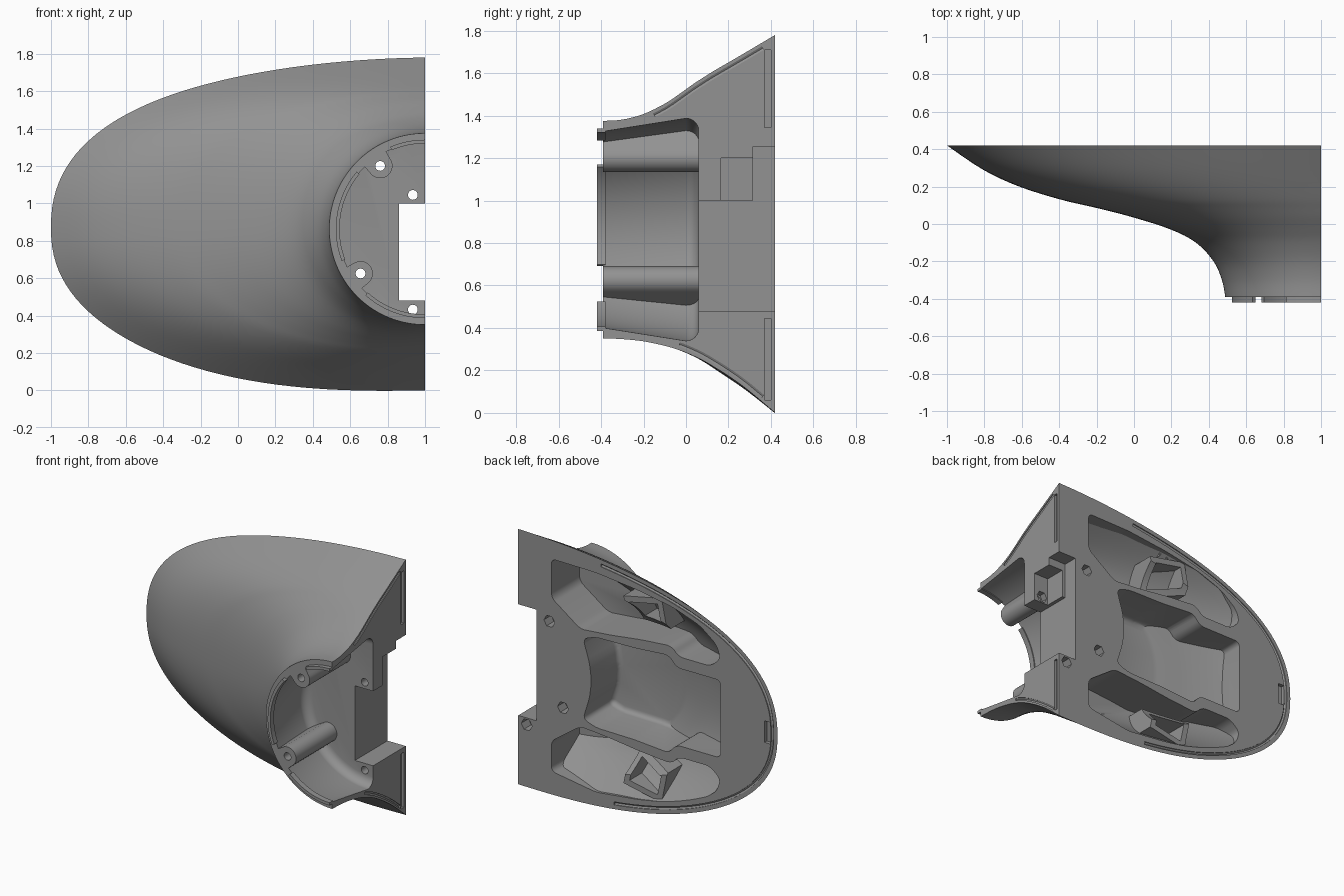
import bpy, bmesh, math
from mathutils import Vector

if "Cube" in bpy.data.objects:
    bpy.data.objects.remove(bpy.data.objects["Cube"])

CZ = 0.863            # height of the collar axis, which lies on x = 1
# y level, then flare from collar (0) to rim (1) on the left, top and bottom
ROWS = [(-.39, 0, 0, 0), (-.3, .012, .015, .01), (-.2, .042, .08, .04), (-.1, .105, .2, .10),
        (-.03, .195, .315, .16), (.035, .33, .43, .235), (.085, .46, .51, .305),
        (.13, .59, .58, .38), (.2, .74, .68, .505), (.29, .87, .81, .69), (.42, 1, 1, 1)]


def finish(bm, name):
    bmesh.ops.recalc_face_normals(bm, faces=bm.faces)
    me = bpy.data.meshes.new(name)
    bm.to_mesh(me)
    bm.free()
    ob = bpy.data.objects.new(name, me)
    bpy.context.collection.objects.link(ob)
    return ob


def volume(me):
    bm = bmesh.new()
    bm.from_mesh(me)
    v = bm.calc_volume()
    bm.free()
    return v


def boolean(target, tool, op='DIFFERENCE'):
    """Apply a boolean; keep the old mesh if the result has collapsed or grown."""
    old = target.data.copy()
    m = target.modifiers.new("cut", 'BOOLEAN')
    m.operation, m.solver, m.object = op, 'EXACT', tool
    bpy.context.view_layer.objects.active = target
    bpy.ops.object.modifier_apply(modifier=m.name)
    if not .15 < volume(target.data) / volume(old) < 1.001:
        target.data = old
    bpy.data.objects.remove(tool)


def rim(t, d=0.0):
    """Point on the egg-shaped back outline, inset by d."""
    c, s = max(0, -math.cos(t)), math.sin(t)
    b = (.91 if s > 0 else .87) - d
    return Vector((1 - (2 - d) * c ** .87, .87 + math.copysign(b * abs(s) ** .87, s) - .06 * c * s ** 4))


def shell_point(row, t, d=0.0):
    c, s = max(0, -math.cos(t)), math.sin(t)
    f = row[1] * c + (row[2] if s > 0 else row[3]) * (1 - c)
    inner = Vector((1 - (.512 - d) * c, CZ + (.512 - d) * s))
    p = inner.lerp(rim(t, d), f)
    return (p.x, row[0] + d, p.y)


def dense_rows(k=4):
    out = []
    for i in range(len(ROWS) - 1):
        a, b, c, e = (Vector(ROWS[min(max(j, 0), len(ROWS) - 1)]) for j in range(i - 1, i + 3))
        for q in range(k):
            u = q / k
            out.append(.5 * (2 * b + (c - a) * u + (2 * a - 5 * b + 4 * c - e) * u * u
                             + (3 * b - a - 3 * c + e) * u ** 3))
    return out + [Vector(ROWS[-1])]


def bridge(bm, rings):
    rings = [[bm.verts.new(p) for p in r] for r in rings]
    n = len(rings[0])
    for a, b in zip(rings, rings[1:]):
        for i in range(n):
            j = (i + 1) % n
            bm.faces.new((a[i], a[j], b[j], b[i]))
    bm.faces.new(rings[0])
    bm.faces.new(rings[-1])


def loft(name, d=0.0, n=72):
    bm = bmesh.new()
    ts = [math.pi * (.5 + i / n) for i in range(n + 1)]
    bridge(bm, [[shell_point(r, t, d) for t in ts] for r in dense_rows()])
    return finish(bm, name)


def prism(name, pts, y0, y1, r=0.0, floor=False):
    """Extrude an (x, z) outline along y, optionally rounding its corners and y0 end."""
    bm = bmesh.new()
    bridge(bm, [[(x, y, z) for x, z in pts] for y in (y0, y1)])
    bmesh.ops.recalc_face_normals(bm, faces=bm.faces)
    if r:
        es = [e for e in bm.edges if min(v.co.y for v in e.verts) < y1 - 1e-4
              and (floor or abs(e.verts[0].co.y - e.verts[1].co.y) > 1e-4)]
        bmesh.ops.bevel(bm, geom=es, offset=r, segments=5, profile=.5, affect='EDGES', clamp_overlap=True)
    return finish(bm, name)


def box(x0, x1, y0, y1, z0, z1):
    return prism("cutter", [(x0, z0), (x1, z0), (x1, z1), (x0, z1)], y0, y1)


def circle(x, z, r, n):
    return [(x + r * math.cos(math.tau * i / n), z + r * math.sin(math.tau * i / n)) for i in range(n)]


def tube(pts, r):
    cu = bpy.data.curves.new("groove", 'CURVE')
    cu.dimensions, cu.bevel_depth, cu.bevel_resolution, cu.use_fill_caps = '3D', r, 1, True
    sp = cu.splines.new('POLY')
    sp.points.add(len(pts) - 1)
    for p, co in zip(sp.points, pts):
        p.co = (*co, 1)
    ob = bpy.data.objects.new("groove", cu)
    bpy.context.collection.objects.link(ob)
    me = bpy.data.meshes.new_from_object(ob.evaluated_get(bpy.context.evaluated_depsgraph_get()))
    bpy.data.objects.remove(ob)
    bm = bmesh.new()
    bm.from_mesh(me)
    bmesh.ops.remove_doubles(bm, verts=bm.verts, dist=1e-5)
    return finish(bm, "groove")


def turned(cx, cz, ang, pts):
    c, s = math.cos(ang), math.sin(ang)
    return [(cx + u * c - v * s, cz + u * s + v * c) for u, v in pts]


def rect(hu, hv):
    return [(-hu, -hv), (hu, -hv), (hu, hv), (-hu, hv)]


shell = loft("shell_body")

# Round drafted recess in the collar with a filleted floor, leaving two screw posts
BOSSES = [(.76, 1.2), (.655, .625)]
bm = bmesh.new()
wall = [(.453, -.45), (.524, 0)] + [(.464 + .06 * math.cos(a), .06 * math.sin(a))
                                    for a in (math.radians(15 * k) for k in range(1, 7))]
bridge(bm, [[(x, y, z) for x, z in circle(1, CZ, r, 96)] for r, y in wall])
recess = finish(bm, "recess_cutter")
for x, z in BOSSES:
    ang = math.atan2(z - CZ, x - 1)
    arc = [(.066 * math.cos(a), .066 * math.sin(a)) for a in
           (math.pi * (.5 + i / 14) for i in range(15))]
    boolean(recess, prism("post", turned(x, z, ang, arc + [(.2, -.085), (.2, .085)]), -.6, .3))
boolean(shell, recess)

# Lightening pockets in the back that follow the outer skin
UPPER = [(.745, 1.64), (.745, 1.37), (.52, 1.21), (.29, 1.23), (.06, 1.26), (-.18, 1.28), (-.24, 1.22),
         (-.48, 1.22), (-.56, 1.29), (-.53, 1.38), (-.40, 1.48), (-.2, 1.55), (.08, 1.60), (.4, 1.635)]
LOWER = [(x, 1.74 - z) for x, z in UPPER]
LOWER[0] = (.745, .16)
MIDDLE = [(.50, 1.15), (.40, 1.185), (.1, 1.19), (-.16, 1.21), (-.22, 1.14), (-.56, 1.14), (-.56, .60),
          (-.22, .60), (-.16, .53), (.1, .55), (.40, .555), (.50, .59), (.45, .75), (.435, .87), (.45, .99)]
for pts, side in ((UPPER, 1), (MIDDLE, 0), (LOWER, -1)):
    pocket = prism("pocket", pts, .11, .6, .035, floor=not side)
    boolean(pocket, loft("inner", .045), 'INTERSECT')
    if side:
        # latch box lying along the skin, with a row of teeth beside it
        cx, cz, ang = .03, .87 + side * .575, side * -.2
        latch = prism("latch", turned(cx, cz, ang, rect(.15, .11)), -.2, .405)
        boolean(latch, loft("inner", .13))
        boolean(latch, prism("slot", turned(cx, cz, ang, rect(.11, .07)), -.3, .6))
        boolean(pocket, latch)
        for i in range(4):
            u = -.09 + i * .06
            tooth = [(u - .024, side * .18), (u + .024, side * .18), (u, side * .115)]
            boolean(pocket, prism("tooth", turned(cx, cz, -ang, tooth), -.2, .38))
    boolean(shell, pocket)

# Rectangular opening and stepped back notch on the cut side
boolean(shell, box(.86, 1.1, -.5, .6, .48, 1.0))
boolean(shell, box(.86, 1.1, .315, .6, .9, 1.255))
boolean(shell, box(.885, 1.1, .165, .4, .9, 1.2))

# Screw holes with hexagonal nut traps
for x, z, y0 in [(*b, .34) for b in BOSSES] + [(.935, 1.045, .12), (.935, .432, .34)]:
    boolean(shell, prism("hole", circle(x, z, .026, 24), -.6, .6))
    boolean(shell, prism("nut_trap", circle(x, z, .042, 6), y0, .6))

# Alignment grooves: around the back rim, at the tip and on the cut side
ts = [math.radians(106 + i * 145 / 60) for i in range(61)]
boolean(shell, tube([(p.x, .42, p.y) for p in (rim(t, .04) for t in ts)], .012))
boolean(shell, box(-.945, -.90, .395, .6, .80, .95))
for t, inset, y0 in ((math.pi / 2, -.028, -.16), (math.pi * 1.5, .028, -.04)):
    path = [shell_point(r, t) for r in dense_rows(2) if y0 < r[0] < .40]
    boolean(shell, tube([(1, y, z + inset) for _, y, z in path], .011))
for z0, z1 in ((1.345, 1.71), (.06, .445)):
    boolean(shell, box(.98, 1.1, .37, .40, z0, z1))

# Raised lip segments on the collar
parts = [shell]
for k, (a0, a1) in enumerate(((90, 113), (140, 201), (228, 270))):
    an = [math.radians(a0 + (a1 - a0) * i / 20) for i in range(21)]
    ring = [(1 + r * math.cos(a), CZ + r * math.sin(a))
            for r, seq in ((.477, an), (.457, an[::-1])) for a in seq]
    parts.append(prism(f"collar_lip_{k + 1}", ring, -.42, -.38))

# Dark grey finish
grey = bpy.data.materials.new("dark_grey")
grey.diffuse_color = (.29, .29, .29, 1)
grey.use_nodes = True
grey.node_tree.nodes["Principled BSDF"].inputs["Base Color"].default_value = grey.diffuse_color
for ob in parts:
    ob.data.materials.clear()
    ob.data.materials.append(grey)
    bpy.ops.object.select_all(action='DESELECT')
    ob.select_set(True)
    bpy.context.view_layer.objects.active = ob
    bpy.ops.object.shade_smooth_by_angle(angle=math.radians(30))
